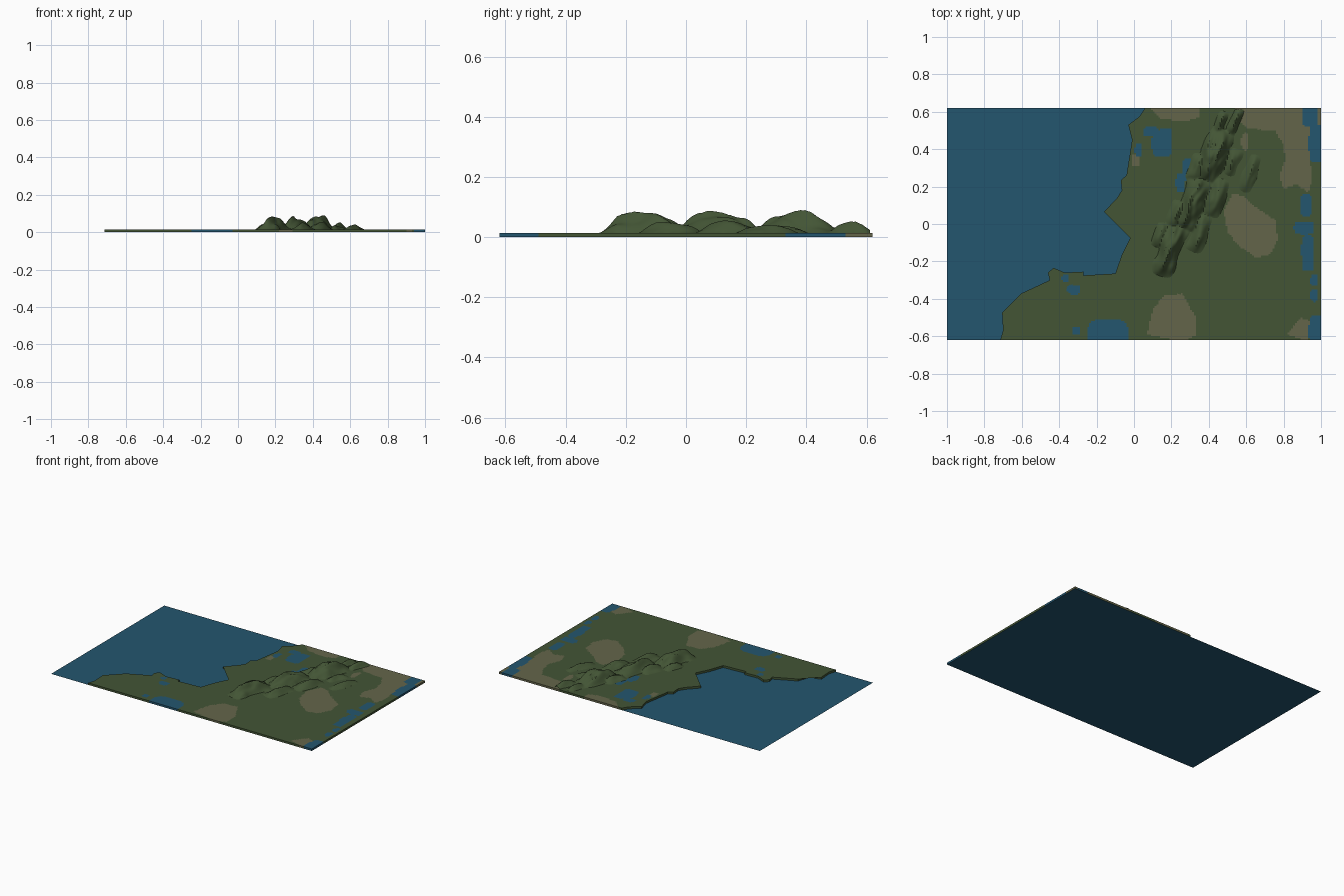
import bpy, bmesh, math
from mathutils import Vector, noise

if "Cube" in bpy.data.objects:
    bpy.data.objects.remove(bpy.data.objects["Cube"])

TOP = 0.014      # height of the land slab
STEP = 0.01      # grid size for the land and hills


def material(name, rgb):
    m = bpy.data.materials.new(name)
    lin = [((c / 255 + 0.055) / 1.055) ** 2.4 for c in rgb]
    m.diffuse_color = (*lin, 1)
    m.use_nodes = True
    m.node_tree.nodes["Principled BSDF"].inputs["Base Color"].default_value = m.diffuse_color
    return m


GREEN = material("grass green", (67, 85, 53))
TAN = material("dry earth", (100, 101, 74))
BLUE = material("water blue", (35, 86, 111))


def add_object(name, bm, mats):
    me = bpy.data.meshes.new(name)
    bm.to_mesh(me)
    bm.free()
    for m in mats:
        me.materials.append(m)
    ob = bpy.data.objects.new(name, me)
    bpy.context.collection.objects.link(ob)
    return ob


def inside(x, y, poly):
    hit = False
    for (x1, y1), (x2, y2) in zip(poly, poly[1:] + poly[:1]):
        if (y1 > y) != (y2 > y) and x < x1 + (y - y1) * (x2 - x1) / (y2 - y1):
            hit = not hit
    return hit


# Coastline from back to front
COAST = [(.06, .62), (.03, .575), (-.03, .53), (-.01, .45), (-.04, .26), (-.07, .235),
         (-.065, .18), (-.09, .14), (-.16, .065), (-.05, .02), (-.02, -.075),
         (-.065, -.165), (-.1, -.265), (-.27, -.275), (-.27, -.255), (-.37, -.26),
         (-.43, -.235), (-.46, -.26), (-.45, -.3), (-.6, -.37), (-.63, -.455),
         (-.705, -.475), (-.7, -.57), (-.715, -.62)]

# Dry earth patches
CENTRE = [(.53, .165), (.59, .145), (.65, .09), (.755, .02), (.77, -.085), (.725, -.165),
          (.65, -.18), (.555, -.11), (.5, -.04), (.48, .075)]
FRONT = [(.165, -.375), (.26, -.375), (.325, -.49), (.335, -.59), (.27, -.63),
         (.07, -.59), (.1, -.46)]
BACK_RIGHT = [(.54, .63), (.57, .545), (.6, .51), (.755, .5), (.8, .42), (.81, .34),
              (.775, .26), (.8, .19), (.87, .21), (.93, .17), (.955, .235), (.935, .4),
              (1.01, .4), (1.01, .63)]
BACK_LEFT = [(.07, .63), (.14, .565), (.27, .545), (.35, .57), (.35, .63)]
CORNER = [(.89, -.5), (.95, -.52), (.93, -.63), (.82, -.59)]
DRY = [CENTRE, FRONT, BACK_RIGHT, BACK_LEFT, CORNER]
DRY_OVALS = [(.595, .44, .02, .045), (.01, .34, .02, .03)]

# Lakes: centre x, y, radius x, y
LAKES = [(.94, .58, .04, .06), (.975, .43, .04, .1), (.92, .1, .03, .06), (.91, -.02, .055, .035),
         (.93, -.14, .035, .08), (.93, -.22, .03, .03), (.965, -.3, .02, .03),
         (.965, -.38, .02, .035), (.975, -.57, .04, .08), (-.14, -.61, .11, .1),
         (.15, .43, .055, .07), (.17, .47, .035, .04), (.09, .495, .04, .025),
         (.025, .395, .02, .035), (.29, .29, .03, .06), (.25, .22, .025, .05),
         (-.365, -.29, .02, .02), (-.32, -.35, .035, .025), (-.31, -.57, .022, .022)]


def in_oval(x, y, ovals):
    return any(((x - a) / c) ** 4 + ((y - b) / d) ** 4 < 1 for a, b, c, d in ovals)


def ground_colour(x, y):
    if in_oval(x, y, LAKES):
        return 2
    if in_oval(x, y, DRY_OVALS) or any(inside(x, y, p) for p in DRY):
        return 1
    return 0


# Sea: one thin sheet under everything
bm = bmesh.new()
bm.faces.new([bm.verts.new((x, y, 0)) for x, y in
              ((-1, -.62), (1, -.62), (1, .62), (-1, .62))])
add_object("sea", bm, [BLUE])

# Land: coast outline, cut into a fine grid, with a skirt down to the sea
bm = bmesh.new()
outline = COAST + [(1, -.62), (1, .62)]
bm.faces.new([bm.verts.new((x, y, TOP)) for x, y in outline])
bmesh.ops.triangulate(bm, faces=bm.faces[:])
for axis, lo, hi in ((0, -.71, 1), (1, -.61, .62)):
    normal = (1, 0, 0) if axis == 0 else (0, 1, 0)
    for i in range(int(round((hi - lo) / STEP))):
        co = [0, 0, 0]
        co[axis] = lo + i * STEP + 0.0003
        bmesh.ops.bisect_plane(bm, geom=bm.verts[:] + bm.edges[:] + bm.faces[:],
                               dist=1e-6, plane_co=co, plane_no=normal)
bmesh.ops.recalc_face_normals(bm, faces=bm.faces[:])
if sum(f.normal.z for f in bm.faces) < 0:
    bmesh.ops.reverse_faces(bm, faces=bm.faces[:])
rim = [e for e in bm.edges if e.is_boundary]
skirt = bmesh.ops.extrude_edge_only(bm, edges=rim)["geom"]
for v in skirt:
    if isinstance(v, bmesh.types.BMVert):
        v.co.z = 0
for f in bm.faces:
    c = f.calc_center_median()
    f.material_index = ground_colour(c.x, c.y)
add_object("land", bm, [GREEN, TAN, BLUE])

# Hills: slanted ridges (centre x, y, half length, half width, height)
RIDGES = [(.19, -.14, .15, .065, .072), (.31, .11, .15, .07, .072), (.43, .37, .15, .07, .072),
          (.14, -.06, .07, .04, .035), (.35, -.05, .11, .05, .038), (.23, .05, .08, .05, .04),
          (.44, .14, .11, .05, .042), (.34, .30, .08, .05, .035), (.53, .33, .08, .04, .025),
          (.62, .27, .11, .045, .027), (.46, .54, .07, .03, .03), (.54, .55, .08, .03, .037)]
ALONG = Vector((.34, .94))
ACROSS = Vector((.94, -.34))


def hill_height(x, y):
    best = 0
    for cx, cy, length, width, h in RIDGES:
        d = Vector((x - cx, y - cy))
        u, v = d.dot(ALONG) / length, d.dot(ACROSS) / width
        v += 0.35 * noise.noise((x * 14, y * 9, 3))
        if abs(u) < 1 and abs(v) < 1:
            best = max(best, h * (1 - abs(u) ** 2.5) * (1 - abs(v) ** 1.3))
    p = Vector((x, y))
    rough = noise.noise((p.dot(ACROSS) * 38, p.dot(ALONG) * 13, 7))
    return best * (1 + 0.4 * rough)


bm = bmesh.new()
nx, ny = 78, 116
grid = [[bm.verts.new((.06 + i * .008, -.308 + j * .008,
                       TOP - .003 + hill_height(.06 + i * .008, -.308 + j * .008)))
         for i in range(nx)] for j in range(ny)]
for j in range(ny - 1):
    for i in range(nx - 1):
        quad = [grid[j][i], grid[j][i + 1], grid[j + 1][i + 1], grid[j + 1][i]]
        if max(v.co.z for v in quad) > TOP:
            bm.faces.new(quad)
bmesh.ops.delete(bm, geom=[v for v in bm.verts if not v.link_faces], context="VERTS")
hills = add_object("hills", bm, [GREEN])
bpy.context.view_layer.objects.active = hills
hills.select_set(True)
bpy.ops.object.shade_smooth_by_angle(angle=math.radians(40))
